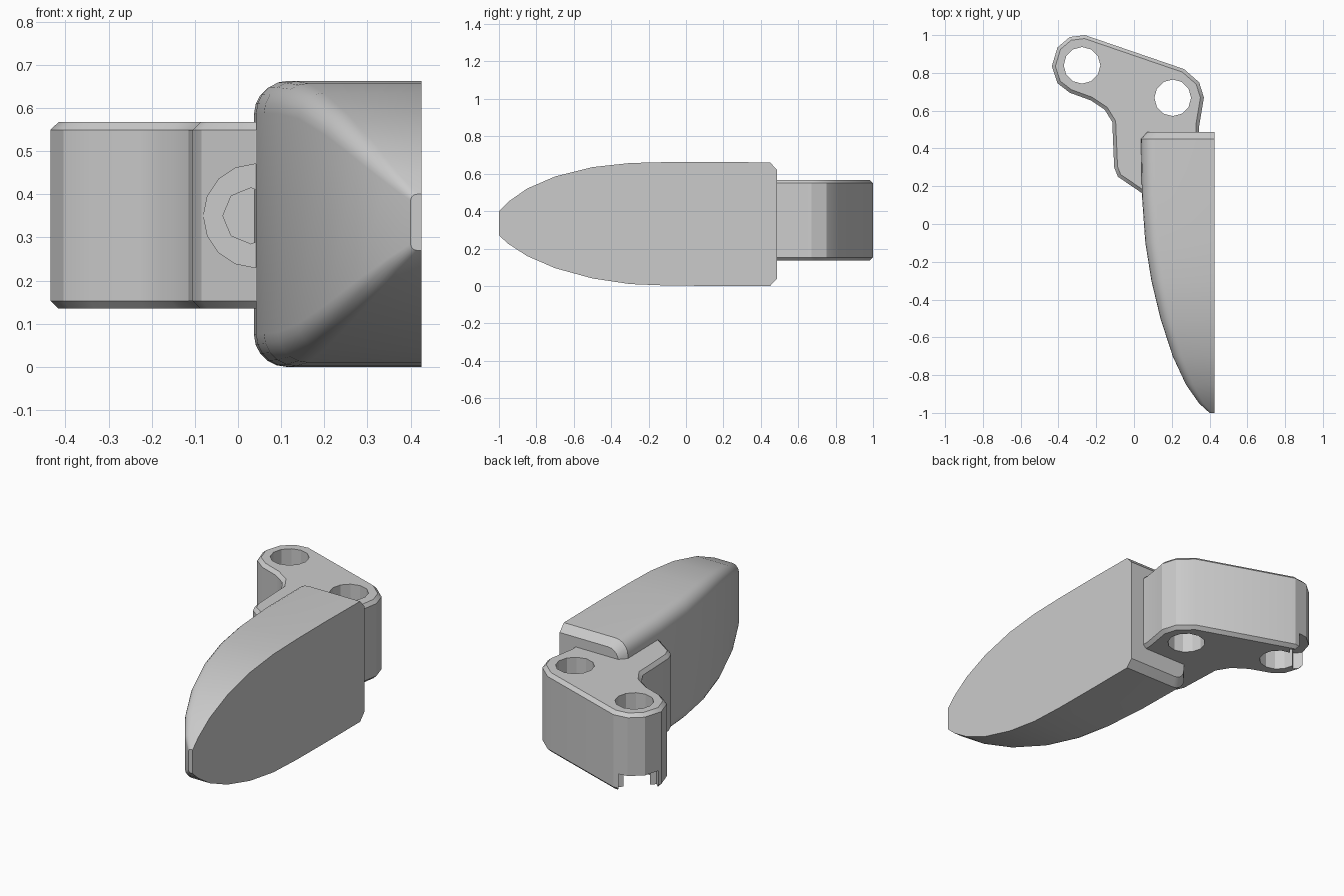
import bpy, bmesh, math
from mathutils import Vector

cube = bpy.data.objects.get("Cube")
if cube:
    bpy.data.objects.remove(cube, do_unlink=True)

grey = bpy.data.materials.new("plain grey")
grey.use_nodes = True
grey.diffuse_color = (0.6, 0.6, 0.6, 1)
grey.node_tree.nodes["Principled BSDF"].inputs["Base Color"].default_value = (0.6, 0.6, 0.6, 1)


def finish(name, bm):
    """Turn a bmesh into a scene object."""
    bmesh.ops.recalc_face_normals(bm, faces=bm.faces)
    mesh = bpy.data.meshes.new(name)
    bm.to_mesh(mesh)
    bm.free()
    mesh.materials.append(grey)
    obj = bpy.data.objects.new(name, mesh)
    bpy.context.collection.objects.link(obj)
    return obj


def smooth(obj, degrees):
    bpy.ops.object.select_all(action='DESELECT')
    obj.select_set(True)
    bpy.context.view_layer.objects.active = obj
    bpy.ops.object.shade_smooth_by_angle(angle=math.radians(degrees))


def bore(name, centre, radius, depth, sides, axis='Z'):
    """Hidden cylindrical cutter."""
    bm = bmesh.new()
    bmesh.ops.create_cone(bm, cap_ends=True, segments=sides,
                          radius1=radius, radius2=radius, depth=depth)
    obj = finish(name, bm)
    obj.location = centre
    if axis == 'Y':
        obj.rotation_euler.x = math.pi / 2
    return obj


def cut(target, cutters):
    for cutter in cutters:
        cutter.hide_render = True
        cutter.hide_set(True)
        mod = target.modifiers.new(cutter.name, 'BOOLEAN')
        mod.operation = 'DIFFERENCE'
        mod.solver = 'EXACT'
        mod.object = cutter


# Curved blade body: sections lofted along y, flat on the +x side
# columns: y, left x, bottom z, top z, corner radius
SECTIONS = [
    (-1.0, 0.40, 0.27, 0.40, 0.015),
    (-0.95, 0.345, 0.225, 0.45, 0.025),
    (-0.85, 0.275, 0.16, 0.52, 0.04),
    (-0.7, 0.205, 0.095, 0.585, 0.05),
    (-0.5, 0.14, 0.04, 0.635, 0.06),
    (-0.3, 0.092, 0.01, 0.657, 0.07),
    (-0.1, 0.06, 0.002, 0.662, 0.075),
    (0.15, 0.042, 0, 0.663, 0.075),
    (0.45, 0.037, 0, 0.66, 0.075),
    (0.487, 0.07, 0.04, 0.62, 0.06),
]
FLAT_X = 0.425
ARC = 5

bm = bmesh.new()
rings = []
for y, left, low, high, r in SECTIONS:
    points = [(FLAT_X, high)]
    for centre_z, start in ((high - r, 90), (low + r, 180)):
        for i in range(ARC + 1):
            a = math.radians(start + 90 * i / ARC)
            # keep the tip corners inside the flat side
            x = min(left + r + r * math.cos(a), FLAT_X - 0.002)
            points.append((x, centre_z + r * math.sin(a)))
    points.append((FLAT_X, low))
    rings.append([bm.verts.new((x, y, z)) for x, z in points])
for a, b in zip(rings, rings[1:]):
    for i in range(len(a)):
        j = (i + 1) % len(a)
        bm.faces.new((a[i], a[j], b[j], b[i]))
bm.faces.new(rings[0])
bm.faces.new(rings[-1])
smooth(finish("blade_body", bm), 28)

# Hinge bracket: extruded plan outline with a chamfered rim
OUTLINE = [
    (-0.26, 1.0), (-0.34, 0.99), (-0.405, 0.935), (-0.435, 0.835),
    (-0.405, 0.745), (-0.34, 0.695), (-0.23, 0.655), (-0.155, 0.605),
    (-0.115, 0.54), (-0.105, 0.3), (-0.085, 0.25), (0.04, 0.165),
    (0.2, 0.165), (0.345, 0.4), (0.345, 0.52), (0.37, 0.67),
    (0.345, 0.75), (0.265, 0.82),
]
BOTTOM, TOP = 0.135, 0.567
bm = bmesh.new()
base = bm.faces.new([bm.verts.new((x, y, BOTTOM)) for x, y in OUTLINE])
extruded = bmesh.ops.extrude_face_region(bm, geom=[base])
raised = [v for v in extruded["geom"] if isinstance(v, bmesh.types.BMVert)]
bmesh.ops.translate(bm, verts=raised, vec=(0, 0, TOP - BOTTOM))
if not base.is_valid or len(bm.faces) == len(OUTLINE) + 1:
    bm.faces.new([v for v in sorted(bm.verts, key=lambda v: v.index) if v not in raised])
bmesh.ops.recalc_face_normals(bm, faces=bm.faces)
rim = [e for e in bm.edges if abs(e.verts[0].co.z - e.verts[1].co.z) < 0.001]
bmesh.ops.bevel(bm, geom=rim, offset=0.018, segments=1, affect='EDGES')
bracket = finish("hinge_bracket", bm)

# Pin holes, screw recess and the open notch under the outer lug
lug = Vector((-0.275, 0.84, 0.35))
cutters = [
    bore("outer_pin_cutter", lug, 0.097, 1, 12),
    bore("inner_pin_cutter", (0.205, 0.668, 0.35), 0.097, 1, 12),
    bore("screw_recess_cutter", (0.04, 0.12, 0.35), 0.12, 0.26, 16, 'Y'),
    bore("screw_hole_cutter", (0.03, 0.2, 0.35), 0.065, 0.3, 8, 'Y'),
]
bm = bmesh.new()
bmesh.ops.create_cube(bm, size=0.2)
notch = finish("lug_notch_cutter", bm)
notch.location = lug + Vector((-0.12, 0.12, -0.22))
notch.rotation_euler.z = math.pi / 4
cut(bracket, cutters + [notch])
smooth(bracket, 25)
